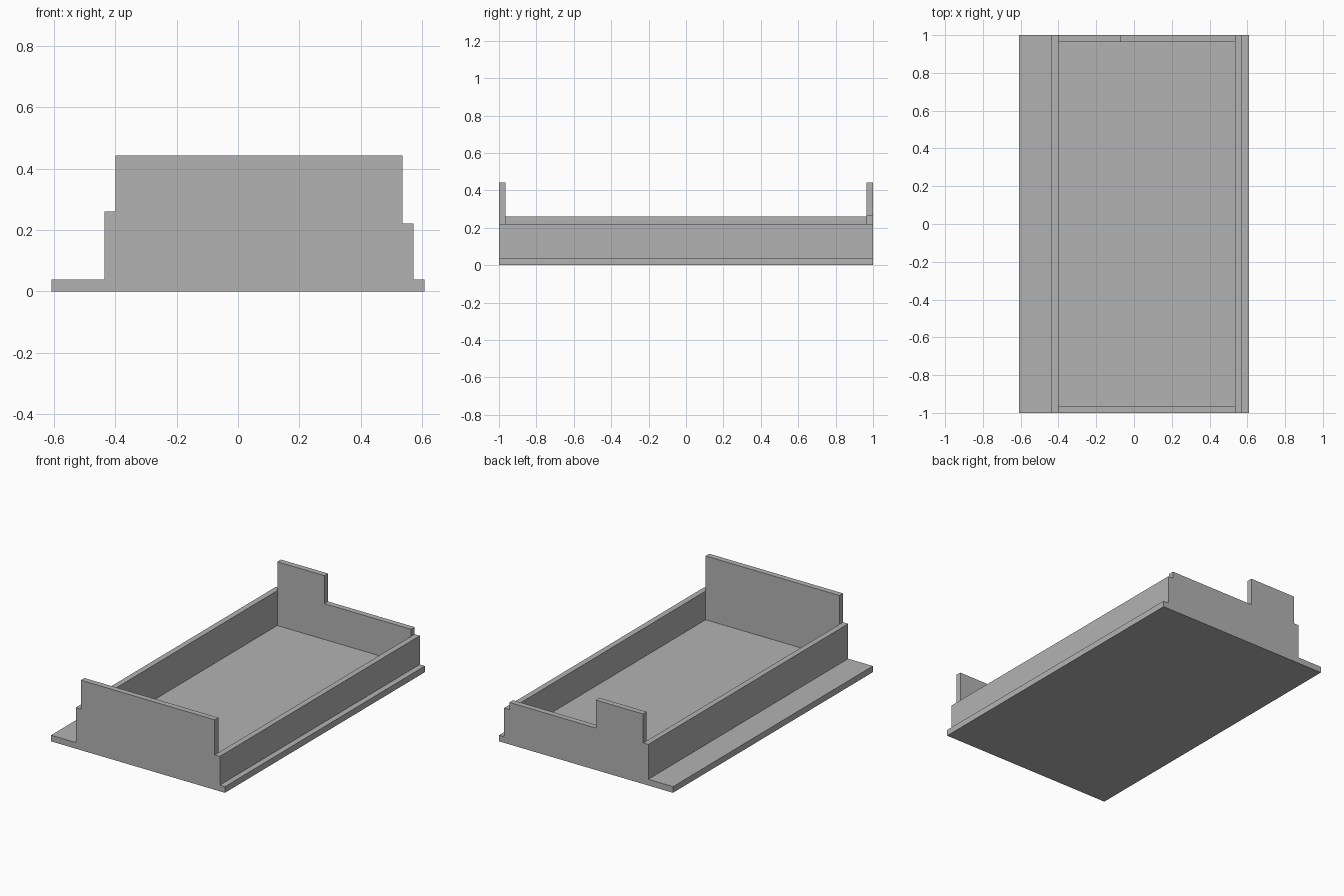
import bpy
import bmesh
from mathutils import Vector

cube = bpy.data.objects.get("Cube")
if cube:
    bpy.data.objects.remove(cube, do_unlink=True)

grey = bpy.data.materials.new("plain grey")
grey.use_nodes = True
colour = (0.45, 0.45, 0.45, 1)
grey.diffuse_color = colour
grey.node_tree.nodes["Principled BSDF"].inputs["Base Color"].default_value = colour

# Shared dimensions
HALF_X, HALF_Y = 0.609, 1.0
BASE = 0.039
THICK = 0.036
IN_R, IN_L = -0.4, 0.537
TALL, RIGHT_H, LEFT_H, BACK_LOW = 0.443, 0.26, 0.221, 0.266
STEP_X = -0.07


def extrude_profile(name, profile, y0, y1):
    """Extrude an x-z outline from y0 to y1."""
    bm = bmesh.new()
    face = bm.faces.new([bm.verts.new((x, y0, z)) for x, z in profile])
    result = bmesh.ops.extrude_face_region(bm, geom=[face])
    moved = [g for g in result["geom"] if isinstance(g, bmesh.types.BMVert)]
    bmesh.ops.translate(bm, verts=moved, vec=Vector((0, y1 - y0, 0)))
    bmesh.ops.recalc_face_normals(bm, faces=bm.faces)
    mesh = bpy.data.meshes.new(name)
    bm.to_mesh(mesh)
    bm.free()
    mesh.materials.append(grey)
    obj = bpy.data.objects.new(name, mesh)
    bpy.context.collection.objects.link(obj)
    return obj


def rect(x0, x1, z0, z1):
    return [(x0, z0), (x1, z0), (x1, z1), (x0, z1)]


# Floor plate with a wide flange on one side and a narrow one on the other
extrude_profile("base_plate", rect(-HALF_X, HALF_X, 0, BASE), -HALF_Y, HALF_Y)

# Long side walls
extrude_profile("right_wall", rect(IN_R - THICK, IN_R, BASE, RIGHT_H), -HALF_Y, HALF_Y)
extrude_profile("left_wall", rect(IN_L, IN_L + THICK, BASE, LEFT_H), -HALF_Y, HALF_Y)

# Tall front wall
extrude_profile("front_wall", rect(IN_R, IN_L, BASE, TALL), -HALF_Y, -HALF_Y + THICK)

# Stepped back wall, tall only near the right side
back_outline = [(IN_R, BASE), (IN_L, BASE), (IN_L, BACK_LOW),
                (STEP_X, BACK_LOW), (STEP_X, TALL), (IN_R, TALL)]
extrude_profile("back_wall", back_outline, HALF_Y - THICK, HALF_Y)
